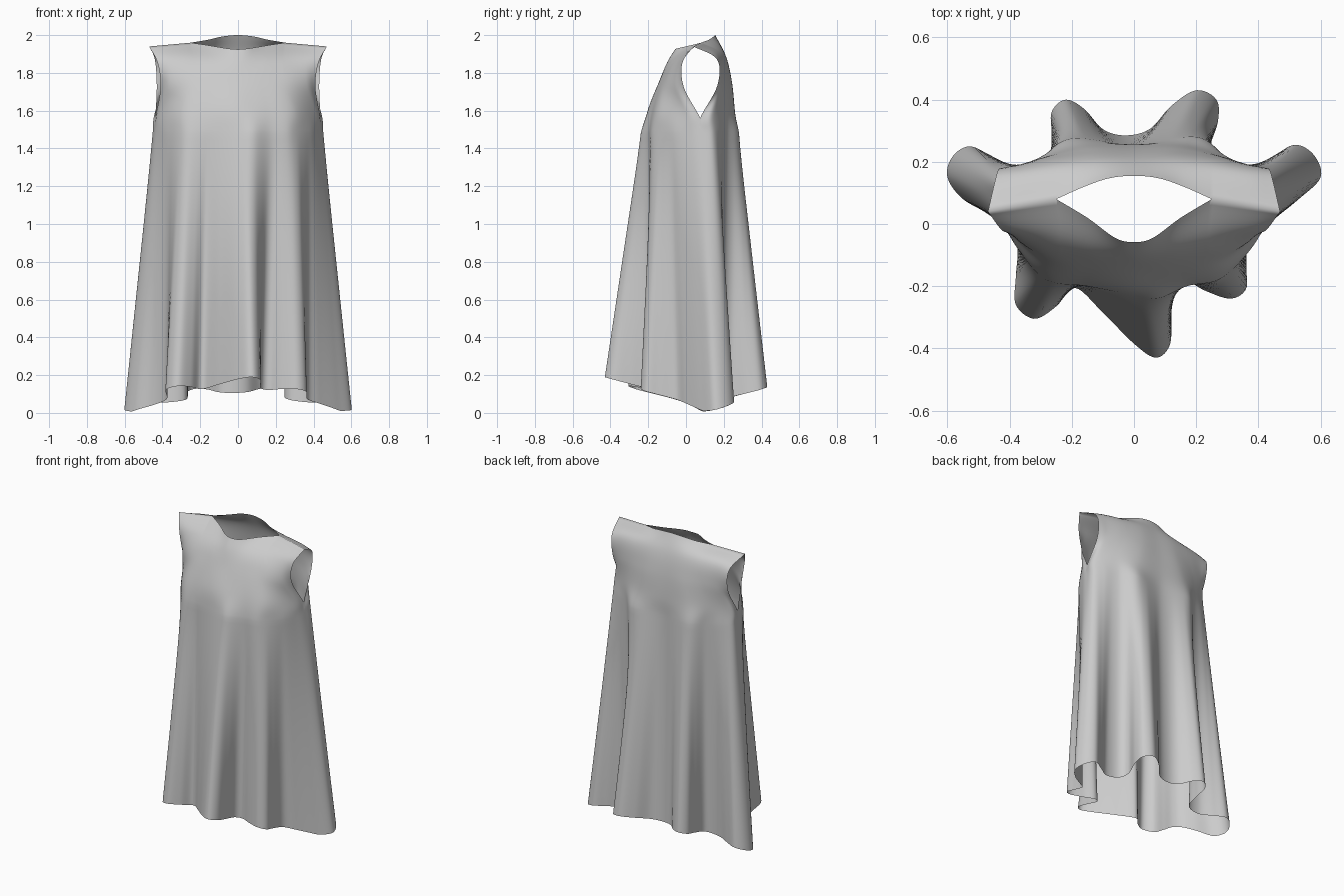
import bpy, bmesh
from mathutils import Vector

if "Cube" in bpy.data.objects:
    bpy.data.objects.remove(bpy.data.objects["Cube"])

N = 160          # columns per panel
K = 35           # columns along each shoulder seam
SKIRT = 40       # rows from hem to chest
SUB = 7          # rows between upper key rows


def catmull(a, b, c, d, t):
    return 0.5 * (2 * b + (c - a) * t + (2 * a - 5 * b + 4 * c - d) * t * t
                  + (3 * b - a - 3 * c + d) * t ** 3)


def curve(pts, n, pre=None, post=None):
    """Smooth curve through pts, resampled into n equal lengths."""
    p = [Vector(q) if len(q) == 3 else Vector((q[0], q[1], 0)) for q in pts]
    first = Vector((*pre, 0)) if pre else 2 * p[0] - p[1]
    last = Vector((*post, 0)) if post else 2 * p[-1] - p[-2]
    e = [first] + p + [last]
    d = [catmull(*e[i:i + 4], j / 12) for i in range(len(p) - 1) for j in range(12)] + [p[-1]]
    acc = [0.0]
    for a, b in zip(d, d[1:]):
        acc.append(acc[-1] + (b - a).length)
    out, s = [], 0
    for i in range(n + 1):
        target = acc[-1] * i / n
        while s < len(d) - 2 and acc[s + 1] < target:
            s += 1
        out.append(d[s].lerp(d[s + 1], min(1, (target - acc[s]) / max(1e-9, acc[s + 1] - acc[s]))))
    return out


def sym(half):
    """Left half (ending on x = 0) completed with its mirror image."""
    return half + [(-x, y, z) for x, y, z in half[-2::-1]]


def hem_z(p):
    """Hem dips towards the sides."""
    return max(0, .26 * abs(p.y - .09) + .055 * (1 - (p.x / .6) ** 2))


# hem outlines with pleats, left to right
hem_front = [(-.6, .15), (-.55, .08), (-.46, .03), (-.40, -.02), (-.375, -.08), (-.38, -.17),
             (-.38, -.26), (-.32, -.305), (-.25, -.265), (-.19, -.205), (-.1, -.285), (0, -.385),
             (.07, -.43), (.115, -.39), (.12, -.30), (.12, -.21), (.16, -.18), (.23, -.215),
             (.31, -.24), (.36, -.21), (.362, -.14), (.37, -.05), (.43, 0), (.53, .08), (.6, .15)]
hem_back = [(-.6, .15), (-.585, .215), (-.53, .25), (-.46, .22), (-.37, .175), (-.28, .19),
            (-.265, .28), (-.265, .36), (-.22, .40), (-.16, .37), (-.1, .305), (-.03, .285),
            (.05, .305), (.12, .38), (.2, .43), (.265, .40), (.27, .33), (.245, .24), (.28, .185),
            (.37, .175), (.45, .22), (.52, .255), (.58, .22), (.6, .15)]

# chest outlines at z = 1.48
chest_front = [(-.447, .08), (-.43, .02), (-.37, -.085), (-.28, -.18), (-.15, -.2), (0, -.228),
               (.08, -.238), (.17, -.2), (.28, -.175), (.38, -.075), (.43, .02), (.447, .08)]
chest_back = [(-.447, .08), (-.447, .14), (-.39, .18), (-.3, .215), (-.2, .275), (0, .255),
              (.2, .28), (.3, .215), (.39, .18), (.447, .14), (.447, .08)]

# upper key rows (left half): underarm, mid armhole, upper armhole
upper_front = [
    [(-.438, .075, 1.56), (-.415, 0, 1.58), (-.3, -.14, 1.6), (-.15, -.18, 1.61), (0, -.2, 1.61)],
    [(-.41, -.01, 1.72), (-.365, -.06, 1.73), (-.27, -.105, 1.75), (-.13, -.13, 1.76), (0, -.14, 1.76)],
    [(-.425, -.02, 1.85), (-.37, -.03, 1.86), (-.25, -.045, 1.87), (-.12, -.08, 1.86), (0, -.1, 1.855)],
]
upper_back = [
    [(-.438, .075, 1.56), (-.435, .14, 1.58), (-.32, .205, 1.6), (-.18, .255, 1.6), (0, .255, 1.6)],
    [(-.43, .165, 1.73), (-.385, .185, 1.74), (-.28, .215, 1.76), (-.14, .24, 1.76), (0, .24, 1.76)],
    [(-.44, .165, 1.87), (-.37, .17, 1.89), (-.26, .185, 1.9), (-.12, .205, 1.9), (0, .21, 1.89)],
]
shoulder = [(-.47, .04, 1.94), (-.36, .06, 1.95), (-.25, .08, 1.96)]
neck_front = sym([(-.25, .08, 1.96), (-.15, .02, 1.945), (-.06, -.045, 1.93), (0, -.058, 1.925)])
neck_back = sym([(-.25, .08, 1.96), (-.16, .12, 1.975), (-.08, .147, 1.993), (0, .155, 2.0)])


def panel(hem, chest, other_hem, other_chest, upper, neck):
    h = curve(hem, N, other_hem[1], other_hem[-2])
    c = curve(chest, N, other_chest[1], other_chest[-2])
    for a, b in zip(h, c):
        a.z, b.z = hem_z(a), 1.48
    rows = [[a.lerp(b, j / SKIRT) for a, b in zip(h, c)] for j in range(SKIRT)]
    left = curve(shoulder, K)
    right = [Vector((-p.x, p.y, p.z)) for p in reversed(left)]
    top = left[:-1] + curve(neck, N - 2 * K) + right[1:]
    keys = [[b.lerp(a, .1) for a, b in zip(h, c)], c]
    keys += [curve(sym(r), N) for r in upper] + [top]
    keys.append([2 * a - b for a, b in zip(keys[-1], keys[-2])])
    for i in range(1, len(keys) - 2):
        for j in range(SUB):
            rows.append([catmull(*q, j / SUB) for q in zip(*keys[i - 1:i + 3])])
    return rows + [top]


front = panel(hem_front, chest_front, hem_back, chest_back, upper_front, neck_front)
back = panel(hem_back, chest_back, hem_front, chest_front, upper_back, neck_back)

# close the side seams up to the underarm
for r in range(SKIRT + SUB + 1):
    for e in (0, -1):
        m = (front[r][e] + back[r][e]) / 2
        front[r][e], back[r][e] = m, m.copy()

# sew both panels into one garment, open at neck, arms and hem
bm = bmesh.new()
for rows, flip in ((front, False), (back, True)):
    grid = [[bm.verts.new(p) for p in row] for row in rows]
    for r0, r1 in zip(grid, grid[1:]):
        for i in range(N):
            f = [r0[i], r0[i + 1], r1[i + 1], r1[i]]
            bm.faces.new(f[::-1] if flip else f)
bmesh.ops.remove_doubles(bm, verts=bm.verts, dist=1e-4)
for f in bm.faces:
    f.smooth = True
mesh = bpy.data.meshes.new("sleeveless_dress")
bm.to_mesh(mesh)
bm.free()
dress = bpy.data.objects.new("sleeveless_dress", mesh)
bpy.context.collection.objects.link(dress)
